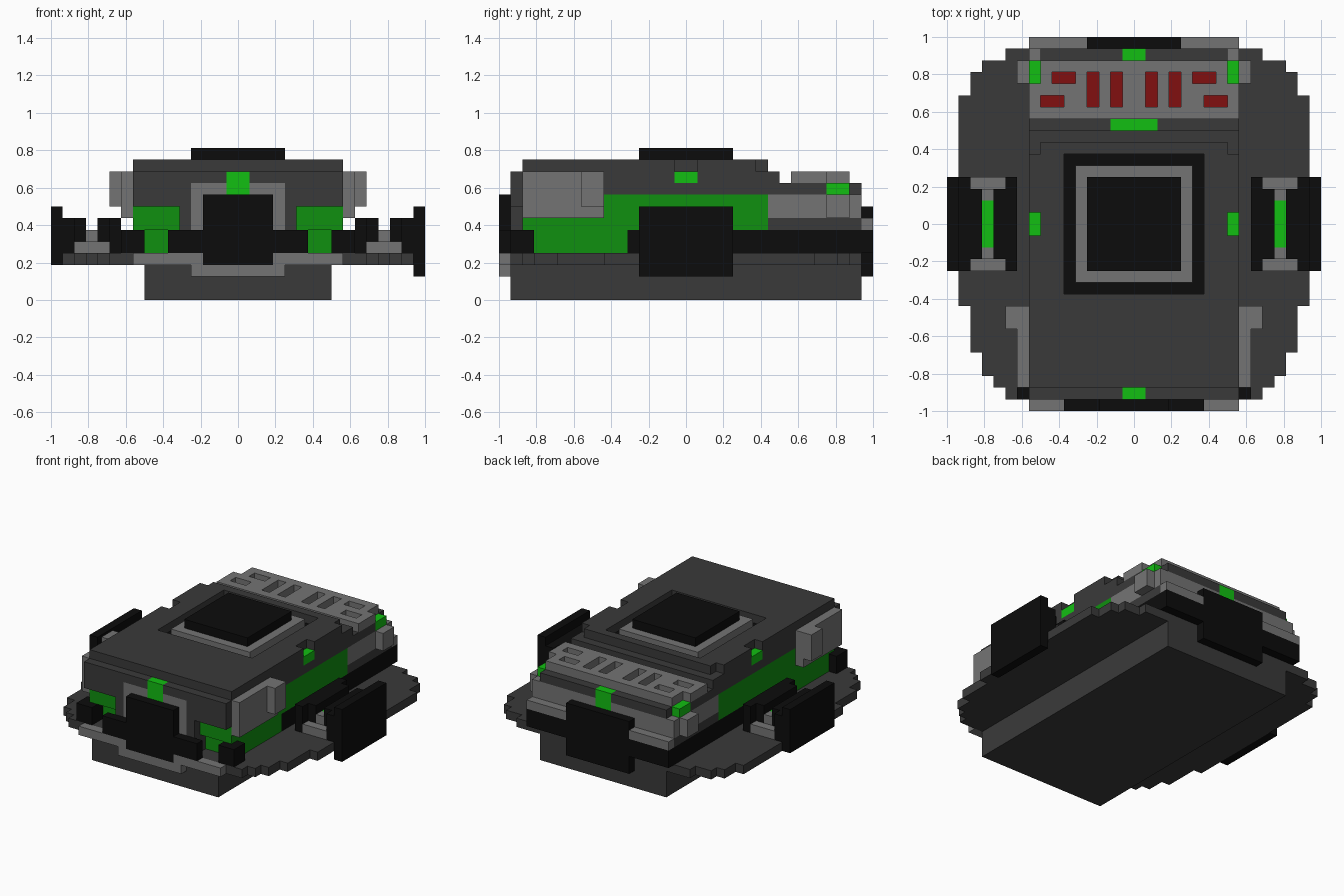
import bpy, bmesh
from mathutils import Vector

cube = bpy.data.objects.get("Cube")
if cube:
    bpy.data.objects.remove(cube, do_unlink=True)

U = 1 / 16  # size of one block


def material(name, col):
    m = bpy.data.materials.new(name)
    m.use_nodes = True
    rgba = (*col, 1)
    m.diffuse_color = rgba
    m.node_tree.nodes["Principled BSDF"].inputs["Base Color"].default_value = rgba
    return m


DARK = material("dark grey", (0.042, 0.042, 0.042))
GREY = material("mid grey", (0.175, 0.175, 0.175))
BLACK = material("black", (0.0037, 0.0037, 0.0037))
BRIGHT = material("bright green", (0.006, 0.52, 0.006))
GREEN = material("deep green", (0.005, 0.28, 0.005))
RED = material("dark red", (0.22, 0.005, 0.005))

taken = set()  # cells already used, so parts never overlap
DIRS = [Vector(d) for d in ((1, 0, 0), (-1, 0, 0), (0, 1, 0), (0, -1, 0), (0, 0, 1), (0, 0, -1))]


def cells(boxes, mirror=True):
    out = set()
    for x0, x1, y0, y1, z0, z1 in boxes:
        for x in range(x0, x1):
            for y in range(y0, y1):
                for z in range(z0, z1):
                    out.add((x, y, z))
                    if mirror:
                        out.add((-1 - x, y, z))
    return out


def part(name, mat, boxes, cuts=(), mirror=True):
    """Block solid from boxes (x0,x1,y0,y1,z0,z1), mirrored in x, minus cuts."""
    solid = cells(boxes, mirror) - cells(cuts) - taken
    taken.update(solid)
    bm = bmesh.new()
    verts = {}

    def vert(p):
        k = tuple(round(c) for c in p)
        if k not in verts:
            verts[k] = bm.verts.new(Vector(k) * U)
        return verts[k]

    for c in sorted(solid):
        for d in DIRS:
            if tuple(int(a + b) for a, b in zip(c, d)) in solid:
                continue
            a = Vector((d.y, d.z, d.x)) * 0.5
            b = d.cross(a)
            mid = Vector(c) + Vector((.5, .5, .5)) + d * 0.5
            bm.faces.new([vert(mid + s * a + t * b)
                          for s, t in ((-1, -1), (1, -1), (1, 1), (-1, 1))])
    bmesh.ops.dissolve_limit(bm, angle_limit=0.01, verts=bm.verts[:], edges=bm.edges[:])
    bm.normal_update()
    me = bpy.data.meshes.new(name)
    bm.to_mesh(me)
    bm.free()
    me.materials.append(mat)
    ob = bpy.data.objects.new(name, me)
    bpy.context.collection.objects.link(ob)
    return ob


# lower hull and stepped skirt
part("lower_hull", DARK, [(0, 8, -15, 15, 0, 3)])
part("skirt", DARK, [(0, w, a, b, 3, 4) for w, a, b in
                     ((15, -7, 11), (14, -11, 13), (13, -13, 14), (12, -14, 14), (11, -15, 15))])

# front: black plate and rail, grey bumper and frame, corner blocks
part("front_plate", BLACK, [(0, 3, -16, -15, 3, 9), (0, 6, -16, -15, 4, 6)])
part("front_bumper", GREY, [(0, 9, -16, -15, 3, 4), (0, 4, -16, -15, 2, 3)])
part("front_light", BRIGHT, [(0, 1, -15, -14, 9, 11)])
part("front_frame", GREY, [(0, 4, -15, -14, 4, 10)])
part("front_corner_blocks", BLACK, [(8, 10, -15, -13, 4, 6)])

# side pods
part("pod_bases", GREY, [(11, 14, -4, 4, 4, 5), (12, 13, -3, 3, 5, 6)],
     [(12, 13, -2, 2, 5, 6)])
part("pod_lights", BRIGHT, [(12, 13, -2, 2, 5, 6)])
part("pod_arms", BLACK, [(10, 12, -3, 3, 4, 7), (10, 11, -4, 4, 4, 7),
                         (13, 15, -3, 3, 4, 7), (14, 15, -4, 4, 4, 7)])
part("pod_plates", BLACK, [(15, 16, -4, 4, 3, 8)])
part("left_plate_lip", BLACK, [(15, 16, -4, 4, 2, 3)], mirror=False)

# rear: black plate, rail, grey ledge, light
part("rear_plate", BLACK, [(0, 4, 15, 16, 2, 8)])
part("rear_rail", BLACK, [(0, 9, 15, 16, 4, 6), (0, 9, 13, 15, 4, 6), (8, 9, -5, 15, 4, 6)])
part("rear_ledge", GREY, [(0, 9, 15, 16, 6, 7)])
part("rear_light", BRIGHT, [(0, 1, 14, 15, 8, 10)])

# front shoulder brackets
part("shoulder_brackets", GREY, [(9, 10, -14, -7, 7, 11), (10, 11, -9, -7, 8, 11)])

# rear deck: slotted grate with red floor, corner lights
slots = [(1, 2, 10, 13, 10, 11), (3, 4, 10, 13, 10, 11),
         (5, 7, 12, 13, 10, 11), (6, 8, 10, 11, 10, 11)]
part("grate_floor", RED, [(a, b, c, d, 9, 10) for a, b, c, d, _, _ in slots])
part("grate", GREY, [(0, 9, 9, 12, 10, 11), (0, 8, 12, 14, 10, 11)], slots)
part("corner_lights", BRIGHT, [(8, 9, 12, 14, 9, 10)])
part("deck_light", BRIGHT, [(0, 2, 8, 9, 9, 10)])
part("rear_wall", GREY, [(0, 9, 7, 15, 7, 9), (9, 10, 12, 14, 7, 9)])
part("rear_deck", DARK, [(0, 9, 7, 14, 9, 10), (0, 8, 14, 15, 9, 10), (0, 9, 7, 15, 6, 7)])

# roof hatch: black groove floor, grey ring, raised black pad
part("hatch_groove", BLACK, [(0, 6, -6, 6, 10, 11)])
part("hatch_pad", BLACK, [(0, 4, -4, 4, 11, 13)])
part("hatch_ring", GREY, [(0, 5, -5, 5, 11, 12)])
part("side_lights", BRIGHT, [(8, 9, -1, 1, 10, 11)])
part("roof_slab", DARK, [(0, 9, -14, 6, 11, 12), (0, 8, 6, 7, 11, 12)],
     [(0, 6, -6, 6, 11, 12), (8, 9, -1, 1, 11, 12)])

# main body with green lower sides
part("upper_body", DARK, [(0, 9, -15, 7, 9, 11), (0, 9, 7, 8, 10, 11),
                          (0, 9, -15, -14, 8, 9), (0, 5, -15, -13, 4, 9),
                          (5, 9, -14, -13, 8, 9)])
part("green_sides", GREEN, [(0, 9, -13, 7, 4, 9), (5, 9, -14, -13, 6, 8)])
